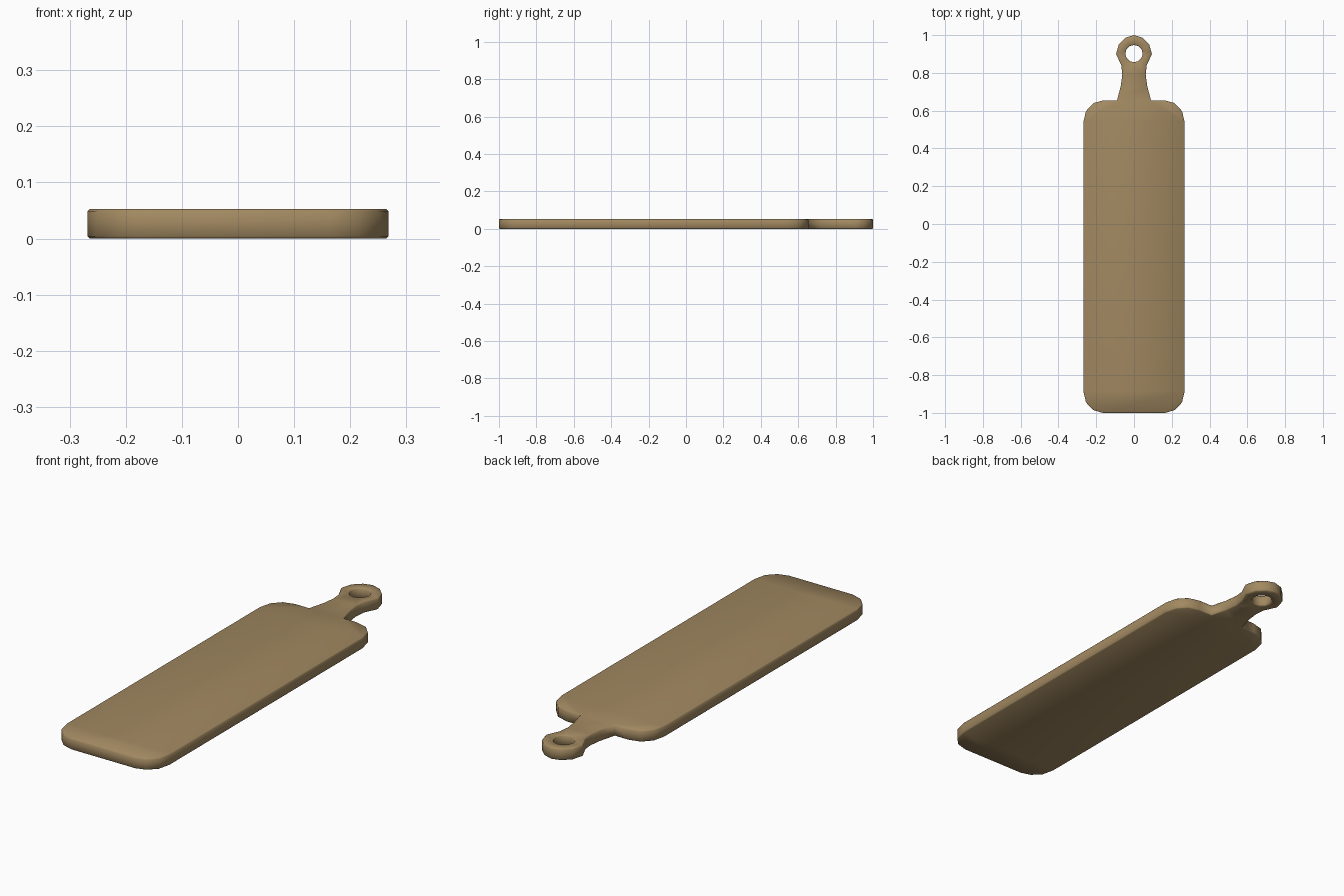
import bpy, bmesh, math

if "Cube" in bpy.data.objects:
    bpy.data.objects.remove(bpy.data.objects["Cube"])

THICK = 0.053

# Right half of the outline, from bottom edge up to the handle tip
half = [(0.165, -1.0), (0.215, -0.985), (0.254, -0.945), (0.268, -0.885),
        (0.268, 0.54), (0.254, 0.598), (0.215, 0.64), (0.16, 0.655),
        (0.09, 0.655), (0.07, 0.73), (0.062, 0.79), (0.067, 0.84),
        (0.095, 0.90), (0.08, 0.952), (0.043, 0.987), (0.0, 1.0)]
outline = half + [(-x, y) for x, y in reversed(half[:-1])]

# Hanging hole in the handle
N = 12
hole = [(0.046 * math.cos(2 * math.pi * i / N),
         0.902 + 0.046 * math.sin(2 * math.pi * i / N)) for i in range(N)]

bm = bmesh.new()


def add_loop(points):
    vs = [bm.verts.new((x, y, 0)) for x, y in points]
    return [bm.edges.new((vs[i - 1], vs[i])) for i in range(len(vs))]


# Fill the flat shape, then give it thickness
edges = add_loop(outline) + add_loop(hole)
bmesh.ops.triangle_fill(bm, edges=edges, use_beauty=True, use_dissolve=False)
res = bmesh.ops.extrude_face_region(bm, geom=bm.faces[:], use_keep_orig=True)
top = [g for g in res["geom"] if isinstance(g, bmesh.types.BMVert)]
bmesh.ops.translate(bm, verts=top, vec=(0, 0, THICK))
bmesh.ops.recalc_face_normals(bm, faces=bm.faces[:])

# Softened rims on both faces
rims = [e for e in bm.edges if len(e.link_faces) == 2
        and abs(e.verts[0].co.z - e.verts[1].co.z) < 1e-6
        and e.calc_face_angle() > 1.0]
bmesh.ops.bevel(bm, geom=rims, offset=0.004, segments=1, profile=0.5,
                affect='EDGES')
bmesh.ops.recalc_face_normals(bm, faces=bm.faces[:])
for f in bm.faces:
    f.smooth = True

mesh = bpy.data.meshes.new("serving_board")
bm.to_mesh(mesh)
bm.free()
board = bpy.data.objects.new("serving_board", mesh)
bpy.context.collection.objects.link(board)

wood = bpy.data.materials.new("wood")
wood.diffuse_color = (0.36, 0.25, 0.12, 1)
wood.use_nodes = True
wood.node_tree.nodes["Principled BSDF"].inputs["Base Color"].default_value = wood.diffuse_color
mesh.materials.append(wood)
